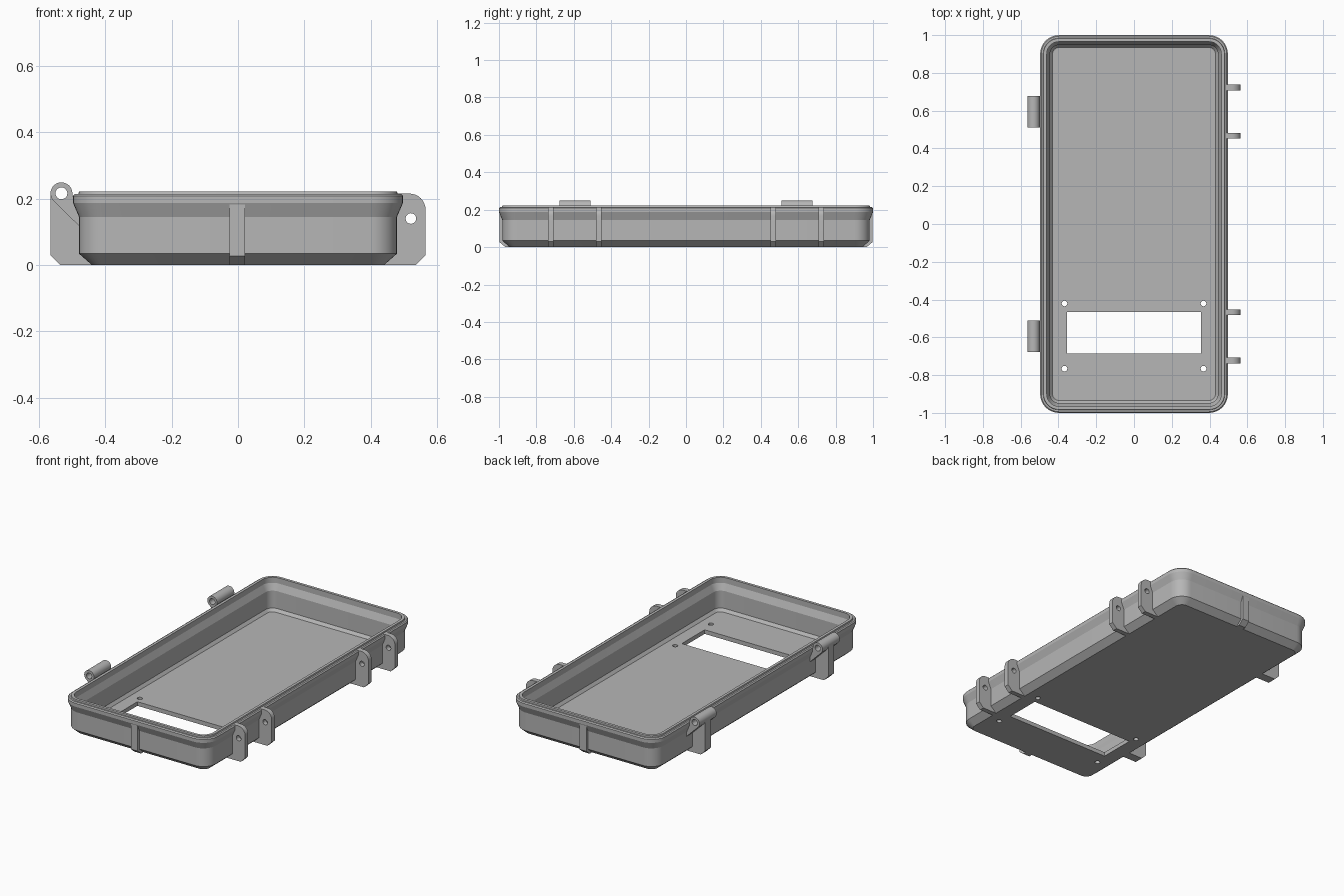
import bpy, bmesh, math
from mathutils import Matrix

if "Cube" in bpy.data.objects:
    bpy.data.objects.remove(bpy.data.objects["Cube"])

grey = bpy.data.materials.new("plain grey")
grey.diffuse_color = (0.47, 0.47, 0.47, 1)
grey.use_nodes = True
grey.node_tree.nodes["Principled BSDF"].inputs["Base Color"].default_value = grey.diffuse_color


def finish(ob):
    """Material and sharp-edged smooth shading."""
    ob.data.materials.clear()
    ob.data.materials.append(grey)
    bpy.ops.object.select_all(action='DESELECT')
    ob.select_set(True)
    bpy.context.view_layer.objects.active = ob
    bpy.ops.object.shade_smooth_by_angle(angle=math.radians(15))


def new_object(name, bm):
    bmesh.ops.recalc_face_normals(bm, faces=bm.faces[:])
    me = bpy.data.meshes.new(name)
    bm.to_mesh(me)
    bm.free()
    ob = bpy.data.objects.new(name, me)
    bpy.context.collection.objects.link(ob)
    return ob


def arc(cx, cz, r, a0, a1, n):
    return [(cx + r * math.cos(math.radians(a0 + (a1 - a0) * i / n)),
             cz + r * math.sin(math.radians(a0 + (a1 - a0) * i / n))) for i in range(n + 1)]


def plate(name, splines, thickness, rot, loc):
    """Filled outline with optional holes, extruded to a solid plate."""
    cu = bpy.data.curves.new(name, 'CURVE')
    cu.dimensions, cu.fill_mode, cu.extrude = '2D', 'BOTH', thickness / 2
    for pts in splines:
        sp = cu.splines.new('POLY')
        sp.points.add(len(pts) - 1)
        for p, (x, y) in zip(sp.points, pts):
            p.co = (x, y, 0, 1)
        sp.use_cyclic_u = True
    tmp = bpy.data.objects.new(name + "_curve", cu)
    bpy.context.collection.objects.link(tmp)
    bpy.context.view_layer.update()
    bm = bmesh.new()
    bm.from_mesh(tmp.to_mesh())
    tmp.to_mesh_clear()
    bpy.data.objects.remove(tmp)
    bmesh.ops.remove_doubles(bm, verts=bm.verts[:], dist=1e-5)
    bm.transform(Matrix.Translation(loc) @ rot)
    finish(new_object(name, bm))


RX = Matrix.Rotation(math.pi / 2, 4, 'X')          # outline in x-z
RYZ = Matrix.Rotation(math.pi / 2, 4, 'Z') @ RX    # outline in y-z

# Tray shell: (inset, height) going up the outside, over the rim, down inside
section = [(0.057, 0), (0.018, 0.034), (0.018, 0.145), (0, 0.187), (0, 0.208),
           (0.006, 0.214), (0.016, 0.214), (0.018, 0.222), (0.035, 0.222),
           (0.035, 0.188), (0.052, 0.148), (0.052, 0.042), (0.066, 0.025)]
bm = bmesh.new()
rings = []
for d, z in section:
    hx, hy, r = 0.497 - d, 1.0 - d, 0.1 - d
    ring = []
    for sx, sy, a in ((1, 1, 0), (-1, 1, 90), (-1, -1, 180), (1, -1, 270)):
        ring += [bm.verts.new((x, y, z))
                 for x, y in arc(sx * (hx - r), sy * (hy - r), r, a, a + 90, 8)]
    rings.append(ring)
for lo, hi in zip(rings, rings[1:]):
    for i in range(len(lo)):
        j = (i + 1) % len(lo)
        bm.faces.new((lo[i], lo[j], hi[j], hi[i]))
bm.faces.new(rings[0][::-1])
bm.faces.new(rings[-1])
tray = new_object("tray", bm)

# Floor openings: rectangular window and four screw holes
bm = bmesh.new()
bmesh.ops.create_cube(bm, size=1, matrix=Matrix.Translation((0, -0.575, 0.01))
                      @ Matrix.Diagonal((0.708, 0.22, 0.15, 1)))
for x in (-0.368, 0.368):
    for y in (-0.421, -0.766):
        bmesh.ops.create_cone(bm, cap_ends=True, segments=20, radius1=0.015, radius2=0.015,
                              depth=0.15, matrix=Matrix.Translation((x, y, 0.01)))
cutter = new_object("floor_cutter", bm)
cutter.hide_render = True
mod = tray.modifiers.new("openings", 'BOOLEAN')
mod.operation, mod.solver, mod.object = 'DIFFERENCE', 'EXACT', cutter
bpy.context.view_layer.objects.active = tray
bpy.ops.object.modifier_apply(modifier=mod.name)
bpy.data.objects.remove(cutter)
finish(tray)

# End ribs, front and back
for label, s in (("front", -1), ("back", 1)):
    rib = [(0.935, 0), (0.965, 0), (0.998, 0.027), (0.998, 0.19), (0.97, 0.19), (0.965, 0.05)]
    plate(label + "_rib", [[(s * y, z) for y, z in rib]], 0.046, RYZ, (-0.002, 0, 0))

# Latch lugs on the right side
lug = [(0.432, 0), (0.535, 0), (0.565, 0.03)] + arc(0.517, 0.167, 0.048, 0, 90, 8) \
    + [(0.478, 0.215), (0.478, 0.18), (0.462, 0.14), (0.462, 0.04)]
lug_hole = arc(0.521, 0.14, 0.016, 0, -342, 19)
for i, y in enumerate((-0.723, -0.467, 0.467, 0.723)):
    plate(f"latch_lug_{i + 1}", [lug, lug_hole], 0.03, RX, (0, y, 0))

# Hinges on the left side: long barrel with sloped web, on a narrow post
cx, cz, r = -0.532, 0.216, 0.033
barrel = arc(cx, cz, r, 0, 225, 20) + [(-0.465, 0.104), (-0.465, 0.14), (-0.483, 0.185),
                                       (-0.483, 0.205), (-0.499, 0.207)]
pin_hole = arc(cx, cz, 0.018, 0, -342, 19)
post = [(-0.432, 0), (-0.462, 0.04), (-0.462, 0.118), (-0.552, 0.196),
        (-0.565, 0.21), (-0.565, 0.03), (-0.535, 0)]
for label, y in (("front", -0.594), ("back", 0.594)):
    plate(label + "_hinge_barrel", [barrel, pin_hole], 0.166, RX, (0, y, 0))
    plate(label + "_hinge_post", [post], 0.055, RX, (0, y, 0))
